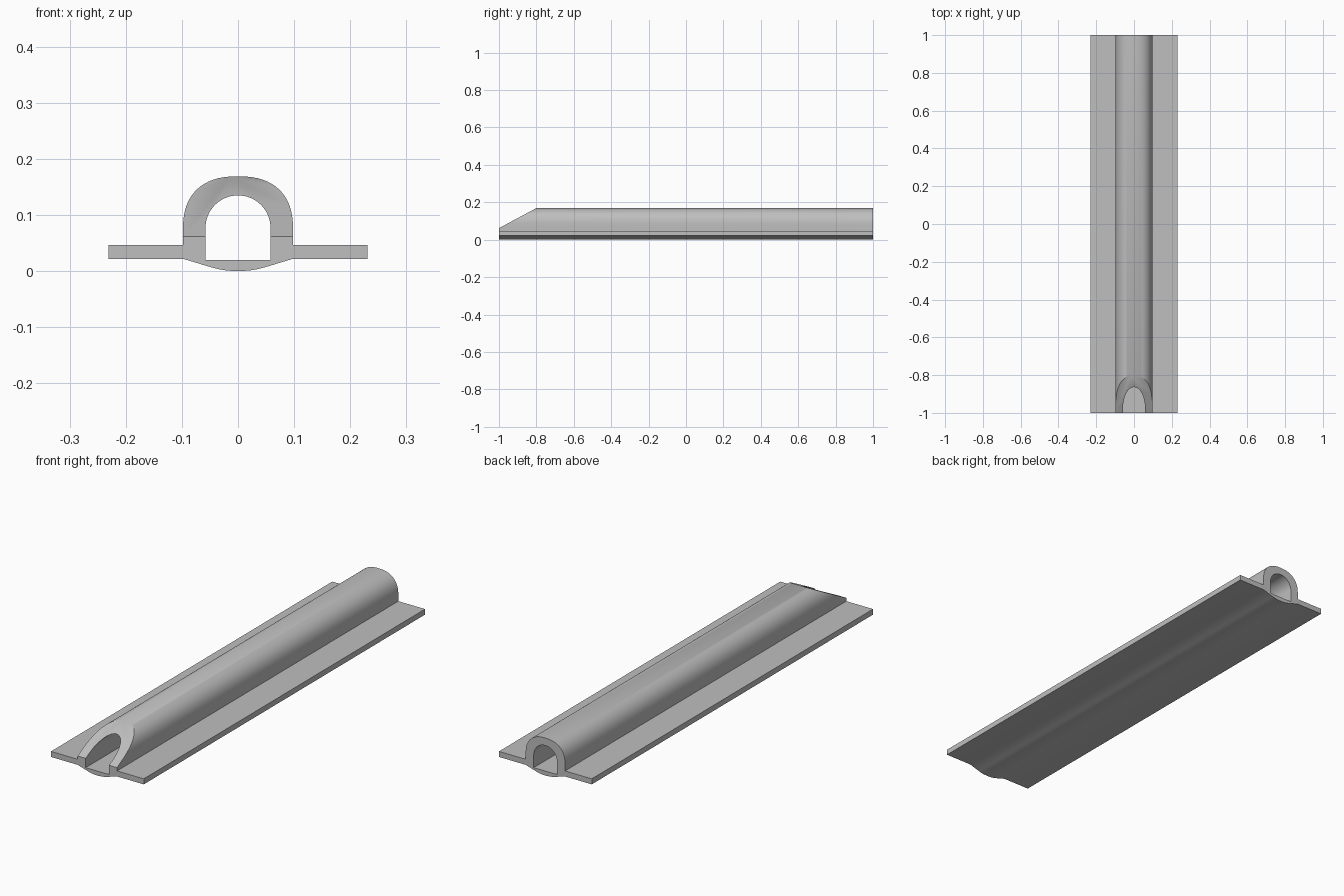
import bpy, bmesh, math
from mathutils import Vector

if "Cube" in bpy.data.objects:
    bpy.data.objects.remove(bpy.data.objects["Cube"])

HALF_LENGTH = 1.0
STEPS = 16


def arch(width, base, height, power):
    """Right half of an arch, from its foot to just before the crown."""
    points = []
    for i in range(STEPS):
        a = math.pi / 2 * i / STEPS
        points.append((width * math.cos(a) ** (2 / power),
                       base + height * math.sin(a) ** (2 / power)))
    return points


def mirrored(half, bottom, top):
    """Close a right-hand half profile across the centre line."""
    middle_low = [(0, bottom)]
    middle_high = [(0, top)]
    return middle_low + half + middle_high + [(-x, z) for x, z in reversed(half)]


# Outer section: bulged belly, side flanges and rounded hump
belly = [(0.02, 0.001), (0.035, 0.0035), (0.05, 0.0075), (0.098, 0.022)]
flange = [(0.231, 0.022), (0.231, 0.047), (0.098, 0.047)]
outer = mirrored(belly + flange + arch(0.098, 0.075, 0.094, 2.4), 0.0, 0.169)

# Inner section: flat-floored tunnel with a round roof
inner = mirrored([(0.058, 0.02)] + arch(0.058, 0.077, 0.058, 2), 0.02, 0.135)

bm = bmesh.new()
edges = []
for loop in (outer, inner):
    verts = [bm.verts.new((x, -HALF_LENGTH, z)) for x, z in loop]
    edges += [bm.edges.new((v, verts[i - 1])) for i, v in enumerate(verts)]
bmesh.ops.triangle_fill(bm, edges=edges, use_beauty=True, normal=(0, -1, 0))

# Extrude the section along the full length
result = bmesh.ops.extrude_face_region(bm, geom=bm.faces[:], use_keep_orig=True)
bmesh.ops.translate(bm, vec=(0, 2 * HALF_LENGTH, 0),
                    verts=[g for g in result["geom"] if isinstance(g, bmesh.types.BMVert)])

# Slice the front of the hump at a slant and close the cut
slope = Vector((0, 0.2, 0.107))
normal = Vector((0, -slope.z, slope.y)).normalized()
cut = bmesh.ops.bisect_plane(bm, geom=bm.verts[:] + bm.edges[:] + bm.faces[:],
                             dist=1e-6, plane_co=(0, -HALF_LENGTH, 0.062),
                             plane_no=normal, clear_outer=True)
rim = [e for e in bm.edges if e.is_boundary]
bmesh.ops.triangle_fill(bm, edges=rim, use_beauty=True, normal=normal)
bmesh.ops.recalc_face_normals(bm, faces=bm.faces[:])
bmesh.ops.dissolve_limit(bm, angle_limit=math.radians(0.2),
                         verts=bm.verts[:], edges=bm.edges[:])

mesh = bpy.data.meshes.new("flanged_channel")
bm.to_mesh(mesh)
bm.free()
channel = bpy.data.objects.new("flanged_channel", mesh)
bpy.context.collection.objects.link(channel)

# Plain grey material
grey = bpy.data.materials.new("light grey")
grey.use_nodes = True
colour = (0.52, 0.52, 0.52, 1)
grey.diffuse_color = colour
grey.node_tree.nodes["Principled BSDF"].inputs["Base Color"].default_value = colour
mesh.materials.append(grey)

bpy.context.view_layer.objects.active = channel
channel.select_set(True)
bpy.ops.object.shade_smooth_by_angle(angle=math.radians(30))
